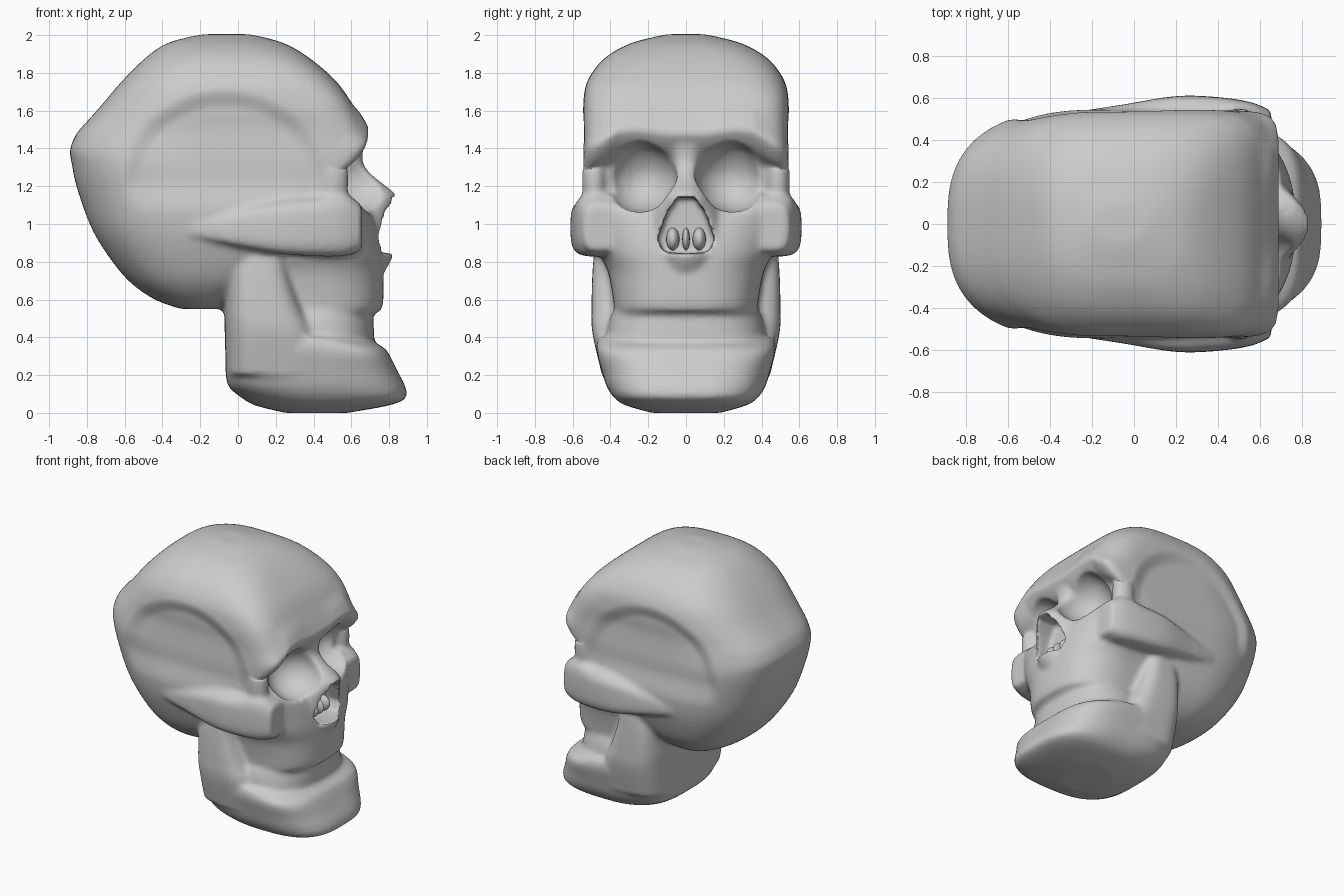
import bpy, bmesh, math
from mathutils import Matrix

if "Cube" in bpy.data.objects:
    bpy.data.objects.remove(bpy.data.objects["Cube"])


def spow(v, e):
    return math.copysign(abs(v) ** e, v)


def catmull(rows, steps):
    out = []
    for i in range(len(rows) - 1):
        a, b, c, d = (rows[max(0, min(len(rows) - 1, i + k))] for k in (-1, 0, 1, 2))
        for s in range(steps):
            t = s / steps
            out.append([0.5 * (2 * q + (r - p) * t + (2 * p - 5 * q + 4 * r - u) * t * t
                               + (3 * q - p - 3 * r + u) * t ** 3)
                        for p, q, r, u in zip(a, b, c, d)])
    return out + [list(rows[-1])]


def skin(bm, rings):
    vs = [[bm.verts.new(p) for p in r] for r in rings]
    n = len(vs[0])
    faces = [bm.faces.new(vs[0]), bm.faces.new(vs[-1])]
    for a, b in zip(vs, vs[1:]):
        for i in range(n):
            faces.append(bm.faces.new((a[i], a[(i + 1) % n], b[(i + 1) % n], b[i])))
    bmesh.ops.recalc_face_normals(bm, faces=faces)


def loft_z(bm, rows, steps=4):
    """rows: z, x_back, x_front, half width, back squareness, front squareness"""
    rings = []
    for z, xb, xf, hw, nb, nf in catmull(rows, steps):
        xc, a, ring = (xb + xf) / 2, (xf - xb) / 2, []
        for k in range(96):
            t = 2 * math.pi * k / 96
            n = nf if math.cos(t) > 0 else nb
            ring.append((xc + a * spow(math.cos(t), 2 / n), hw * spow(math.sin(t), 2 / n), z))
        rings.append(ring)
    skin(bm, rings)


def loft_x(bm, rows, side):
    """rows: x, y centre, half thickness, z low, z high"""
    rings = []
    for x, y, h, z0, z1 in catmull(rows, 4):
        ring = []
        for k in range(24):
            t = 2 * math.pi * k / 24
            ring.append((x, side * (y + h * spow(math.cos(t), 0.6)),
                         (z0 + z1) / 2 + (z1 - z0) / 2 * spow(math.sin(t), 0.6)))
        rings.append(ring)
    skin(bm, rings)


def ball(bm, loc, rad, roll=0):
    m = Matrix.Translation(loc) @ Matrix.Rotation(roll, 4, 'X') @ Matrix.Diagonal((*rad, 1))
    bmesh.ops.create_uvsphere(bm, u_segments=32, v_segments=20, radius=1, matrix=m)


def finish(bm, name):
    me = bpy.data.meshes.new(name)
    bm.to_mesh(me)
    bm.free()
    ob = bpy.data.objects.new(name, me)
    bpy.context.collection.objects.link(ob)
    return ob


bm = bmesh.new()
# braincase with overhanging brow
loft_z(bm, [
    (0.55, -.30, -.05, .22, 2.2, 2.2), (0.60, -.44, .05, .33, 2.3, 2.5),
    (0.70, -.58, .20, .43, 2.4, 3), (0.85, -.70, .35, .50, 2.5, 4),
    (1.00, -.785, .50, .54, 2.6, 6), (1.20, -.855, .53, .55, 2.7, 10),
    (1.32, -.88, .55, .55, 2.8, 12), (1.39, -.89, .635, .545, 2.8, 13),
    (1.47, -.86, .69, .54, 2.8, 13), (1.52, -.82, .675, .54, 2.8, 10),
    (1.62, -.73, .615, .545, 2.8, 7), (1.75, -.62, .525, .525, 2.8, 5),
    (1.87, -.50, .39, .44, 2.7, 4), (1.95, -.39, .26, .31, 2.5, 3),
    (1.99, -.26, .13, .17, 2.3, 2.5), (2.005, -.17, .05, .09, 2, 2)])
# upper jaw and tooth blocks
loft_z(bm, [
    (0.25, .0, .72, .42, 4, 3), (0.42, .0, .72, .42, 4, 2.6),
    (0.51, .0, .715, .40, 4, 2.5), (0.53, .0, .72, .39, 4, 2.5),
    (0.56, .0, .765, .38, 4, 2.6), (0.74, .0, .77, .41, 4, 2.5),
    (0.85, .0, .765, .46, 4, 2.6), (1.00, .0, .73, .50, 4, 2.9),
    (1.10, .0, .68, .51, 4, 3.8), (1.16, .0, .62, .50, 4, 4)])
# nose bones
loft_z(bm, [
    (0.74, .45, .77, .12, 3, 2.2), (0.83, .45, .82, .16, 3, 2),
    (0.92, .45, .805, .20, 3, 2), (1.05, .45, .815, .19, 3, 2),
    (1.14, .45, .84, .14, 3, 2), (1.18, .45, .81, .12, 3, 2),
    (1.26, .42, .71, .085, 3, 2.2), (1.33, .42, .66, .08, 3, 2.5),
    (1.44, .42, .67, .10, 3, 3)])
# lower jaw with jutting chin
loft_z(bm, [
    (0.0, .25, .58, .18, 2.2, 2.5), (0.04, .09, .80, .32, 2.5, 2.8),
    (0.08, .02, .89, .38, 3, 3), (0.14, -.05, .885, .42, 3.5, 3),
    (0.22, -.065, .845, .445, 4, 3.2), (0.31, -.065, .80, .47, 4, 3.6),
    (0.35, -.065, .765, .475, 4, 3.2), (0.40, -.065, .66, .47, 4, 2.6)])
# rear jaw branches
loft_z(bm, [
    (0.20, -.065, .50, .445, 4, 4), (0.42, -.07, .44, .495, 4, 3.5),
    (0.55, -.07, .36, .50, 4, 4), (0.75, -.05, .29, .495, 4, 4),
    (0.90, .0, .28, .48, 4, 4)])
# cheekbones, arches and outer rims of the eye sockets
for s in (-1, 1):
    loft_x(bm, [
        (-.25, .49, .05, .93, 1.03), (-.05, .51, .06, .89, 1.06),
        (.20, .525, .085, .845, 1.12), (.40, .51, .095, .83, 1.14),
        (.56, .475, .105, .83, 1.16), (.655, .45, .09, .86, 1.10)], s)
    ball(bm, (.50, s * .485, 1.23), (.085, .065, .24))
skull = finish(bm, "skull")

# cutters: eye sockets and nose opening
cutters = []
for s in (-1, 1):
    bm = bmesh.new()
    ball(bm, (.66, s * .235, 1.24), (.22, .19, .175), -s * .35)
    cutters.append(finish(bm, "eye_socket_cutter"))
bm = bmesh.new()
half = [(.045, 1.14), (.10, 1.06), (.15, .92), (.12, .855), (.03, .845)]
loop = half + [(-y, z) for y, z in reversed(half)]
skin(bm, [[(x, y, z) for y, z in loop] for x in (.65, .95)])
cutters.append(finish(bm, "nose_cutter"))


def remesh(size):
    m = skull.modifiers.new("fuse", 'REMESH')
    m.mode = 'VOXEL'
    m.voxel_size = size


remesh(.016)
for c in cutters:
    c.hide_render = True
    m = skull.modifiers.new("cut", 'BOOLEAN')
    m.operation = 'DIFFERENCE'
    m.solver = 'EXACT'
    m.object = c
remesh(.014)
m = skull.modifiers.new("soften", 'SMOOTH')
m.factor = .5
m.iterations = 5

# bake the fused form and remove the cutters
dg = bpy.context.evaluated_depsgraph_get()
skull.data = bpy.data.meshes.new_from_object(skull.evaluated_get(dg))
skull.modifiers.clear()
for c in cutters:
    bpy.data.objects.remove(c)


def ease(t):
    t = max(0, min(1, t))
    return t * t * (3 - 2 * t)


for v in skull.data.vertices:
    x, y, z = v.co
    # brow arches: raised over each eye, dropping at the outer corners
    w = ease((x - .4) / .15) * ease((.2 - abs(z - 1.46)) / .12)
    v.co.z += w * (.02 * ease(1 - abs(abs(y) - .27) / .2) - .45 * max(0, abs(y) - .36))
    # temple hollows above the cheek arches
    d = math.hypot((x + .07) / .56, (z - 1.22) / .50)
    if d < 1 and abs(y) > .3:
        v.co.y -= math.copysign(.03 * ease((1 - d) / .22) * ease((z - 1.05) / .2), y)

# small bony ridges inside the nose opening
bm = bmesh.new()
for y, r in ((0, .02), (-.07, .035), (.07, .035)):
    ball(bm, (.65, y, .92), (.07, r, .06))
ridges = finish(bm, "nose_ridges")
for ob in (skull, ridges):
    bpy.context.view_layer.objects.active = ob
    ob.select_set(True)
bpy.ops.object.shade_smooth_by_angle(angle=math.radians(40))
